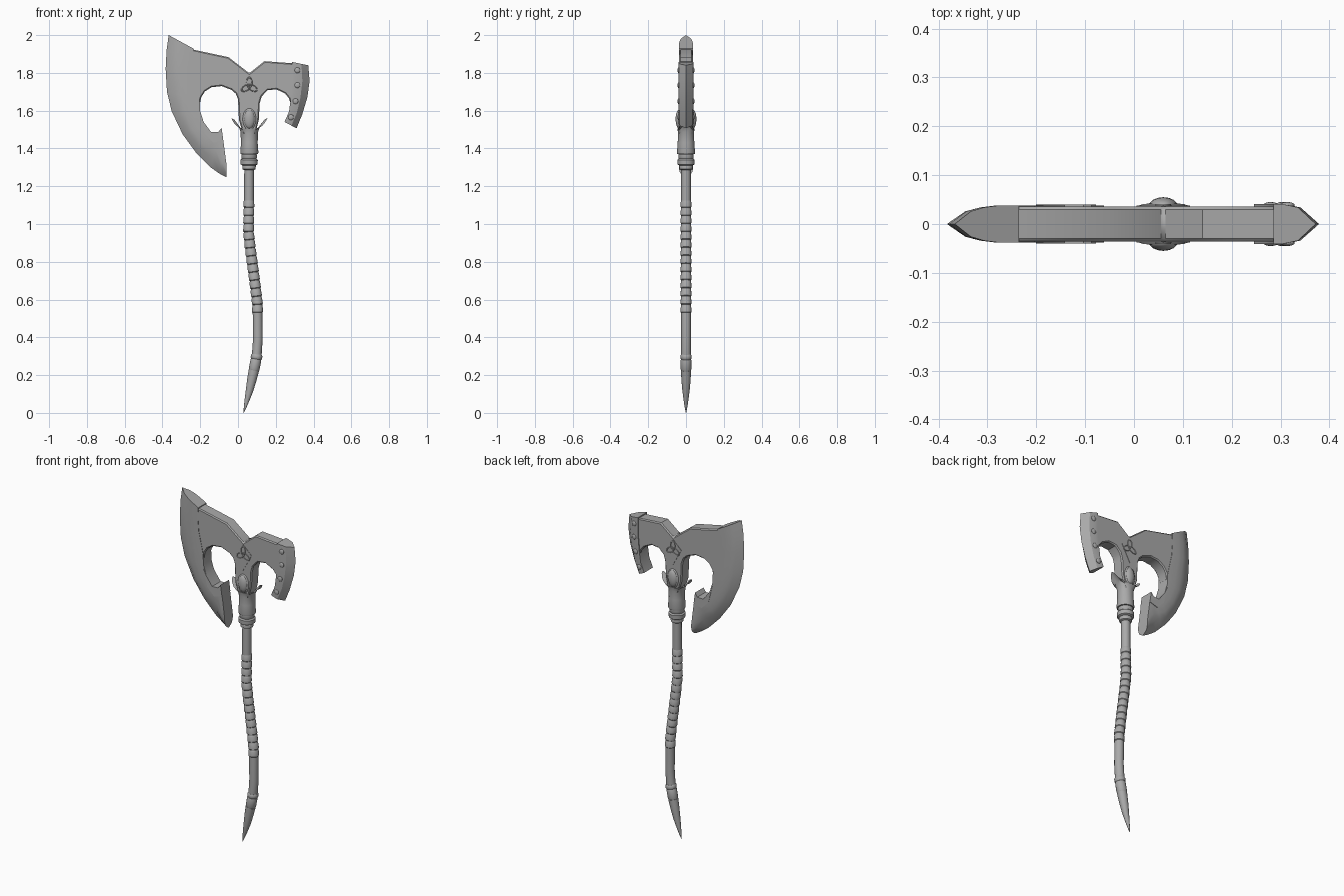
import bpy, bmesh, math
from mathutils import Matrix, Vector

cube = bpy.data.objects.get("Cube")
if cube:
    bpy.data.objects.remove(cube)

steel = bpy.data.materials.new("plain_grey")
steel.use_nodes = True
GREY = (0.4, 0.4, 0.4, 1)
steel.diffuse_color = GREY
steel.node_tree.nodes["Principled BSDF"].inputs["Base Color"].default_value = GREY
AXIS = 0.06


def finish(obj, angle=35):
    obj.data.materials.clear()
    obj.data.materials.append(steel)
    bpy.ops.object.select_all(action="DESELECT")
    obj.select_set(True)
    bpy.context.view_layer.objects.active = obj
    bpy.ops.object.shade_smooth_by_angle(angle=math.radians(angle))
    return obj


def make(name, bm, angle=35):
    bmesh.ops.recalc_face_normals(bm, faces=bm.faces)
    mesh = bpy.data.meshes.new(name)
    bm.to_mesh(mesh)
    bm.free()
    obj = bpy.data.objects.new(name, mesh)
    bpy.context.collection.objects.link(obj)
    return finish(obj, angle)


def skin(name, rings, angle=35):
    """Bridge a list of closed rings and cap both ends."""
    bm = bmesh.new()
    loops = [[bm.verts.new(p) for p in ring] for ring in rings]
    n = len(loops[0])
    for a, b in zip(loops, loops[1:]):
        for i in range(n):
            bm.faces.new((a[i], a[(i + 1) % n], b[(i + 1) % n], b[i]))
    bm.faces.new(loops[0])
    bm.faces.new(loops[-1])
    return make(name, bm, angle)


def slab(name, outline, y0, y1, bevel=0):
    """Extrude an x-z outline along y."""
    bm = bmesh.new()
    face = bm.faces.new([bm.verts.new((x, y0, z)) for x, z in outline])
    out = bmesh.ops.extrude_face_region(bm, geom=[face])
    moved = [v for v in out["geom"] if isinstance(v, bmesh.types.BMVert)]
    bmesh.ops.translate(bm, verts=moved, vec=(0, y1 - y0, 0))
    obj = make(name, bm, 30)
    if bevel:
        mod = obj.modifiers.new("rim", "BEVEL")
        mod.width, mod.segments = bevel, 1
        mod.limit_method, mod.angle_limit = "ANGLE", math.radians(60)
    return obj


def blade(name, stations, profile):
    """Sweep a wedge section from cutting edge to inner edge."""
    rings = []
    for outer, inner in stations:
        o, i = Vector(outer), Vector(inner)
        side = [(o.lerp(i, t), y) for t, y in profile]
        ring = [(o.x, 0, o.y)] + [(p.x, y, p.y) for p, y in side]
        rings.append(ring + [(p.x, -y, p.y) for p, y in reversed(side)])
    return skin(name, rings, 25)


def ball(name, loc, size):
    bm = bmesh.new()
    place = Matrix.Translation(loc) @ Matrix.Diagonal((*size, 1))
    bmesh.ops.create_uvsphere(bm, u_segments=16, v_segments=10, radius=1, matrix=place)
    return make(name, bm, 60)


# Curved handle path, as height and sideways position
PATH = [(0, .03), (.115, .06), (.22, .083), (.3, .099), (.39, .105), (.575, .103),
        (.707, .087), (.866, .066), (.955, .056), (1.13, .058), (1.6, AXIS)]


def path_x(z):
    for (a, xa), (b, xb) in zip(PATH, PATH[1:]):
        if z <= b:
            return xa + (xb - xa) * (z - a) / (b - a)
    return AXIS


def tube(name, stations, sides=16):
    rings = []
    for z, r in stations:
        lo, hi = max(z - .02, 0), z + .02
        slope = (path_x(hi) - path_x(lo)) / (hi - lo)
        ring = []
        for k in range(sides):
            a = math.tau * k / sides
            dx = r * math.cos(a)
            ring.append((path_x(z) + dx, r * math.sin(a), max(z - dx * slope, 0)))
        rings.append(ring)
    return skin(name, rings)


# Handle, grip wrap and pointed foot
tube("handle", [(z, .0255) for z in (.24, .3, .39, .575, .707, .866, .955, 1.13, 1.4)])
bands = 14
step = .6 / bands
for k in range(bands):
    z = .53 + k * step
    tube("grip_band", [(z, .025), (z + .004, .029), (z + step * .8, .0275), (z + step * .9, .025)])
tube("foot_spike", [(0, .001), (.03, .007), (.07, .013), (.115, .019), (.17, .024), (.225, .027)])
tube("foot_sleeve", [(.225, .026), (.23, .028), (.28, .028), (.285, .026)])
tube("foot_ring", [(.285, .027), (.29, .03), (.303, .03), (.31, .026)])

# Collar rings below the head
tube("lower_collar", [(1.285, .026), (1.29, .034), (1.308, .036), (1.312, .034)], 24)
tube("middle_collar", [(1.31, .036), (1.316, .045), (1.34, .046), (1.347, .038)], 24)
tube("upper_collar", [(1.345, .038), (1.35, .041), (1.368, .041), (1.372, .036)], 24)

# Socket with a raised prong on each side: height, x radius, y radius, prong rise
socket = [(1.37, .046, .046, 0), (1.378, .048, .048, 0), (1.43, .044, .044, 0),
          (1.48, .047, .042, .01), (1.495, .06, .044, .03), (1.505, .095, .045, .055),
          (1.503, .08, .036, .05), (1.49, .04, .03, .01)]
skin("socket", [[(AXIS + rx * math.cos(a), ry * math.sin(a), z + rise * math.cos(a) ** 4)
                 for a in (math.tau * k / 24 for k in range(24))]
                for z, rx, ry, rise in socket])

# Central head plate with the two round cut-outs
head = [(-.25, 1.926), (-.05, 1.883), (AXIS, 1.798), (.14, 1.862), (.3, 1.85), (.31, 1.756),
        (.3, 1.64), (.277, 1.64), (.27, 1.665), (.25, 1.69), (.203, 1.713), (.156, 1.708),
        (.125, 1.675), (.115, 1.64), (.11, 1.55), (.09, 1.47), (.03, 1.47), (.005, 1.55),
        (0, 1.66), (-.012, 1.69), (-.034, 1.71), (-.087, 1.73), (-.14, 1.724),
        (-.175, 1.702), (-.195, 1.67), (-.203, 1.63), (-.25, 1.63)]
slab("head_plate", head, -.036, .036, .006)

# Large crescent blade, cutting edge paired with inner edge
blade("large_blade", [
    ((-.367, 2), (-.235, 1.928)), ((-.378, 1.92), (-.238, 1.87)),
    ((-.383, 1.82), (-.232, 1.79)), ((-.376, 1.7), (-.203, 1.66)),
    ((-.351, 1.597), (-.201, 1.6)), ((-.293, 1.475), (-.182, 1.54)),
    ((-.224, 1.38), (-.142, 1.486)), ((-.18, 1.335), (-.103, 1.488)),
    ((-.145, 1.3), (-.087, 1.51)), ((-.1, 1.268), (-.072, 1.4)),
    ((-.061, 1.247), (-.061, 1.316))],
    [(.25, .026), (.45, .034), (.68, .038), (1, .038)])

# Small rear blade
blade("small_blade", [
    ((.372, 1.84), (.286, 1.858)), ((.379, 1.756), (.288, 1.756)),
    ((.367, 1.67), (.279, 1.66)), ((.34, 1.58), (.27, 1.595)),
    ((.31, 1.507), (.246, 1.54))],
    [(.42, .034), (.8, .041), (1, .041)])

# Details repeated on both broad sides
hook = [(-.201, 1.58), (-.182, 1.54), (-.142, 1.486), (-.103, 1.488), (-.087, 1.51),
        (-.078, 1.445), (-.13, 1.43), (-.175, 1.475)]
diamond = [(AXIS, 1.788), (.115, 1.735), (AXIS, 1.635), (.005, 1.735)]
for s in (-1, 1):
    slab("hook_inlay", hook, s * .036, s * .04)
    slab("centre_panel", diamond, s * .034, s * .038)
    for x, z in [(.314, 1.814), (.314, 1.735), (.304, 1.65), (.28, 1.565)]:
        ball("rivet", (x, s * .039, z), (.015, .006, .015))
    ball("gem_setting", (AXIS, s * .034, 1.555), (.037, .012, .058))
    ball("gem", (AXIS, s * .037, 1.555), (.029, .018, .05))
    for k in range(3):
        a = math.pi / 2 + k * math.tau / 3
        bpy.ops.mesh.primitive_torus_add(major_radius=.026, minor_radius=.004,
                                         major_segments=20, minor_segments=6)
        loop = bpy.context.object
        loop.name = "knot_loop"
        centre = (AXIS + .02 * math.cos(a), s * .038, 1.73 + .02 * math.sin(a))
        loop.matrix_world = (Matrix.Translation(centre) @ Matrix.Rotation(-a, 4, "Y")
                             @ Matrix.Rotation(math.pi / 2, 4, "X")
                             @ Matrix.Diagonal((1, .55, .8, 1)))
        finish(loop, 60)
